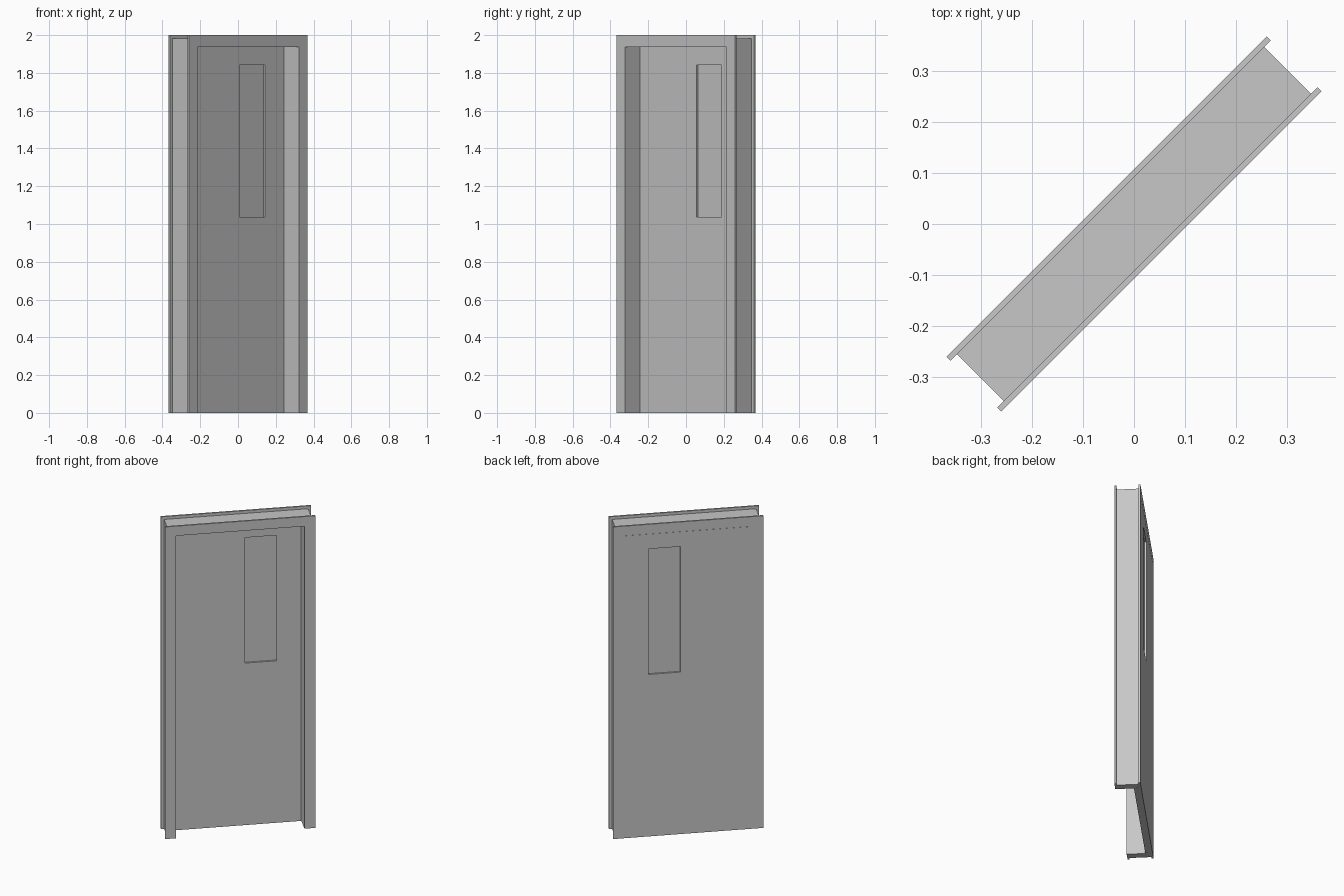
import bpy
import bmesh
from math import radians
from mathutils import Matrix

cube = bpy.data.objects.get("Cube")
if cube:
    bpy.data.objects.remove(cube, do_unlink=True)

# One plain grey for the whole door set
grey = bpy.data.materials.new("plain grey")
grey.use_nodes = True
colour = (0.57, 0.57, 0.57, 1)
grey.diffuse_color = colour
grey.node_tree.nodes["Principled BSDF"].inputs["Base Color"].default_value = colour

# The set stands diagonally: local x runs along the wall, local y through it
TURN = Matrix.Rotation(radians(45), 4, "Z")


def extrude_outline(name, outline, y0, y1):
    """Extrude an (x, z) outline through the wall from y0 to y1."""
    bm = bmesh.new()
    face = bm.faces.new([bm.verts.new((x, y0, z)) for x, z in outline])
    moved = bmesh.ops.extrude_face_region(bm, geom=[face])["geom"]
    verts = [v for v in moved if isinstance(v, bmesh.types.BMVert)]
    bmesh.ops.translate(bm, verts=verts, vec=(0, y1 - y0, 0))
    bmesh.ops.recalc_face_normals(bm, faces=bm.faces)
    bm.transform(TURN)
    mesh = bpy.data.meshes.new(name)
    bm.to_mesh(mesh)
    bm.free()
    mesh.materials.append(grey)
    obj = bpy.data.objects.new(name, mesh)
    bpy.context.collection.objects.link(obj)
    return obj


def rectangle(x0, x1, z0, z1):
    return [(x0, z0), (x1, z0), (x1, z1), (x0, z1)]


def arch(outer, top, inner, head):
    """Three-sided frame outline, open at the floor."""
    return [(-outer, 0), (-outer, top), (outer, top), (outer, 0),
            (inner, 0), (inner, head), (-inner, head), (-inner, 0)]


OPENING, HEAD = 0.379, 1.938
WALL, FACE = 0.065, 0.076

# Frame: jamb lining and a casing on each side of the wall
extrude_outline("jamb", arch(0.425, 1.982, OPENING, HEAD), -WALL, WALL)
casing = arch(0.443, 2.0, OPENING, HEAD)
extrude_outline("front_casing", casing, -FACE, -WALL)
extrude_outline("back_casing", casing, WALL, FACE)

# Door leaf, flush with the back casing
LEAF = 0.033
leaf = extrude_outline("door_leaf", rectangle(-OPENING + 0.001, OPENING - 0.001, 0, HEAD - 0.001),
                       LEAF, FACE - 0.0005)

# Window opening cut through the leaf
window = rectangle(0.046, 0.234, 1.038, 1.842)
cutter = extrude_outline("window_cutter", window, 0, 0.12)
cutter.hide_render = True
cut = leaf.modifiers.new("window_opening", "BOOLEAN")
cut.operation = "DIFFERENCE"
cut.solver = "EXACT"
cut.object = cutter
bpy.context.view_layer.objects.active = leaf
bpy.ops.object.modifier_apply(modifier=cut.name)
bpy.data.objects.remove(cutter, do_unlink=True)

# Window pane, set back from both faces of the leaf
extrude_outline("window_pane", window, LEAF + 0.011, FACE - 0.011)
